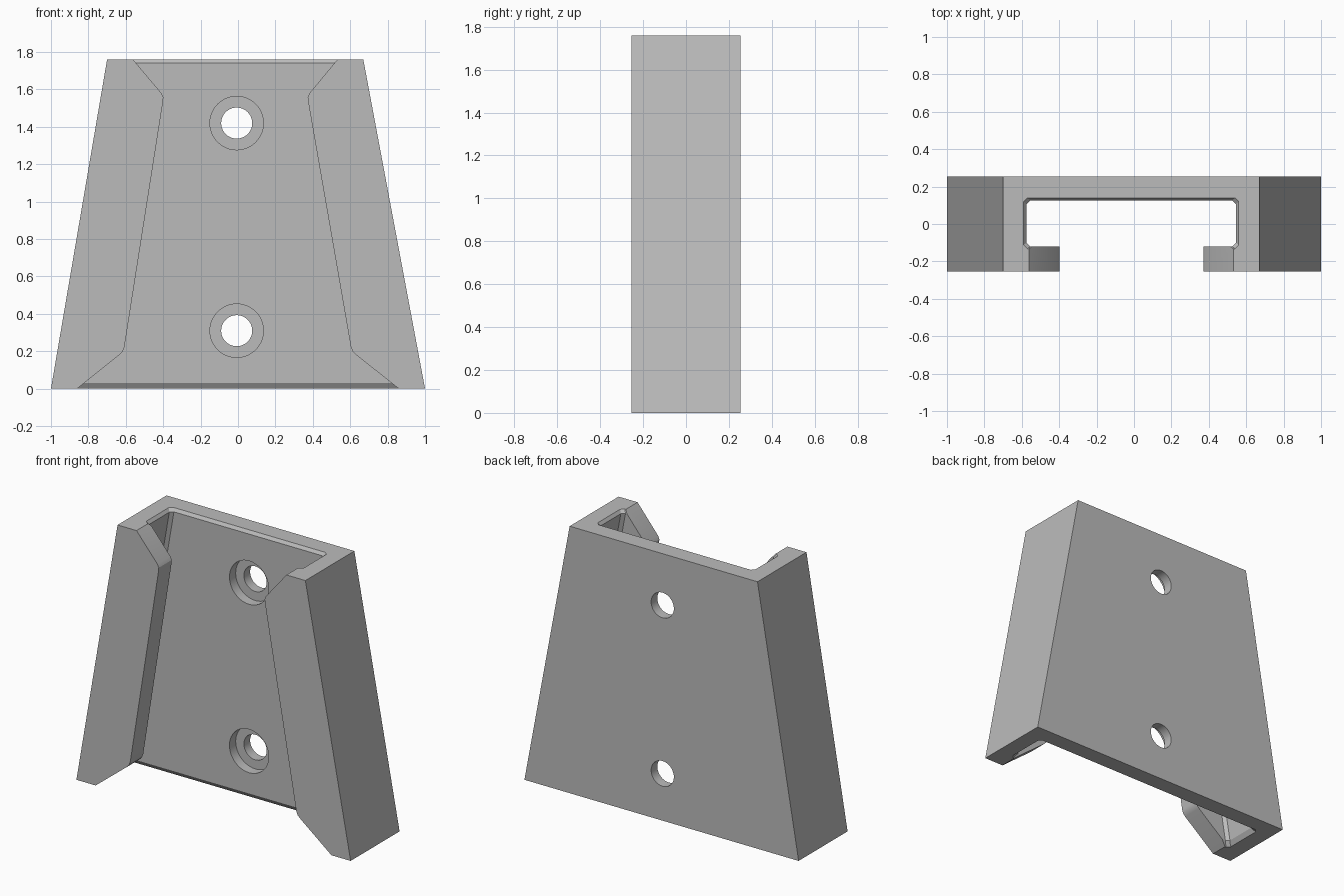
import bpy, bmesh, math

cube = bpy.data.objects.get("Cube")
if cube:
    bpy.data.objects.remove(cube, do_unlink=True)

HEIGHT = 1.76
DEPTH = 0.255

grey = bpy.data.materials.new("Matte grey")
grey.use_nodes = True
grey.diffuse_color = (0.5, 0.5, 0.5, 1)
grey.node_tree.nodes["Principled BSDF"].inputs["Base Color"].default_value = (0.5, 0.5, 0.5, 1)


def centre(z):
    """The middle line leans slightly to the right side."""
    return -0.0085 * z


def loft(name, rings):
    """Closed solid through a list of equal-length point rings."""
    bm = bmesh.new()
    loops = [[bm.verts.new(p) for p in ring] for ring in rings]
    for a, b in zip(loops, loops[1:]):
        for i in range(len(a)):
            j = (i + 1) % len(a)
            bm.faces.new((a[i], a[j], b[j], b[i]))
    bm.faces.new(loops[0][::-1])
    bm.faces.new(loops[-1])
    bmesh.ops.recalc_face_normals(bm, faces=bm.faces)
    mesh = bpy.data.meshes.new(name)
    bm.to_mesh(mesh)
    bm.free()
    mesh.materials.append(grey)
    obj = bpy.data.objects.new(name, mesh)
    bpy.context.collection.objects.link(obj)
    return obj


def cavity_ring(z, half, front, back, c=0.02):
    """Channel section with its four corners chamfered."""
    m = centre(z)
    right = [(half - c, front), (half, front + c), (half, back - c), (half - c, back)]
    left = [(-x, y) for x, y in reversed(right)]
    return [(m + x, y, z) for x, y in right + left]


def disc(radius, z, y, n=48):
    return [(-0.007 + radius * math.cos(math.tau * i / n), y,
             z + radius * math.sin(math.tau * i / n)) for i in range(n)]


# Tapered outer block
def block_ring(z, half):
    m = centre(z)
    return [(m + sx * half, sy * DEPTH, z) for sx, sy in ((-1, -1), (1, -1), (1, 1), (-1, 1))]


bracket = loft("wall_bracket", [block_ring(0, 1.0), block_ring(HEIGHT, 0.685)])

# Tapered channel, flared at both ends
channel = loft("channel_cutter", [
    cavity_ring(-0.03, 0.91, -0.16, 0.165),
    cavity_ring(0.03, 0.867, -0.12, 0.125),
    cavity_ring(1.74, 0.56, -0.12, 0.125),
    cavity_ring(1.78, 0.59, -0.145, 0.155)])

# Front opening between the two retaining lips
edge = [(0.91, -0.04), (0.63, 0.183), (0.614, 0.2), (0.605, 0.225),
        (0.388, 1.535), (0.386, 1.558), (0.396, 1.58), (0.58, 1.8)]
outline = [(centre(z) + x, z) for x, z in edge]
outline += [(centre(z) - x, z) for x, z in reversed(edge)]
opening = loft("opening_cutter", [[(x, y, z) for x, z in outline] for y in (-0.4, 0.0)])

# Counterbored screw holes
cutters = [channel, opening]
for label, z in (("upper", 1.42), ("lower", 0.31)):
    cutters.append(loft(label + "_hole_cutter", [
        disc(0.143, z, 0.0), disc(0.143, z, 0.19), disc(0.083, z, 0.19), disc(0.083, z, 0.4)]))

for cutter in cutters:
    cutter.hide_render = True
    mod = bracket.modifiers.new(cutter.name, 'BOOLEAN')
    mod.operation = 'DIFFERENCE'
    mod.solver = 'EXACT'
    mod.object = cutter

# Apply the cuts and drop the helpers
bpy.ops.object.select_all(action='DESELECT')
bracket.select_set(True)
bpy.context.view_layer.objects.active = bracket
for cutter in cutters:
    bpy.ops.object.modifier_apply(modifier=cutter.name)
    bpy.data.objects.remove(cutter, do_unlink=True)
bpy.ops.object.shade_smooth_by_angle(angle=math.radians(25))
